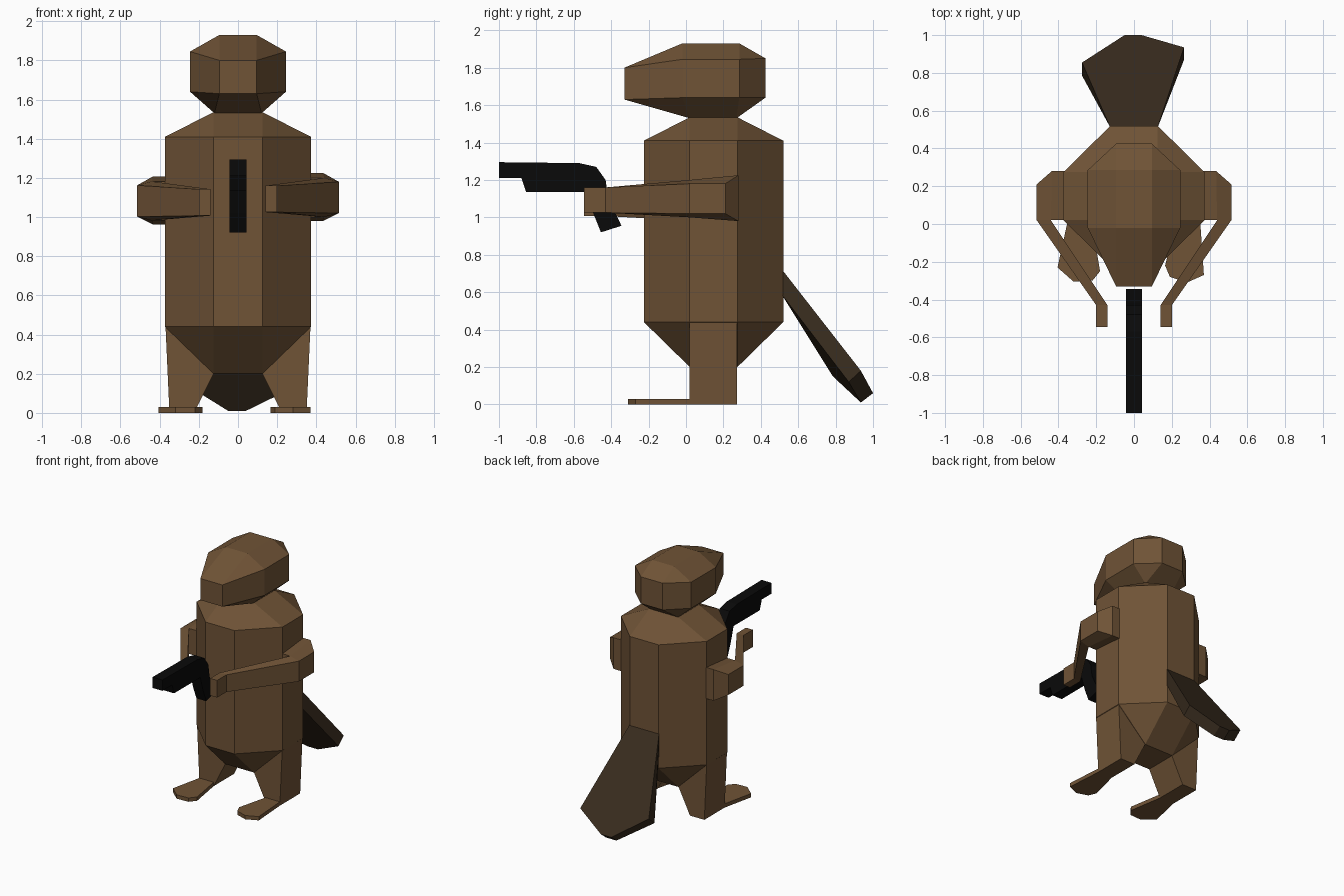
import bpy, bmesh
from math import radians


def material(name, rgb):
    m = bpy.data.materials.new(name)
    m.diffuse_color = (*rgb, 1)
    return m


BROWN = material("brown_fur", (0.16, 0.087, 0.037))
DARK = material("dark_tail", (0.04, 0.025, 0.013))
BLACK = material("black_metal", (0.003, 0.003, 0.003))


def finish(name, bm, mat):
    bmesh.ops.recalc_face_normals(bm, faces=bm.faces[:])
    me = bpy.data.meshes.new(name)
    bm.to_mesh(me)
    bm.free()
    me.materials.append(mat)
    ob = bpy.data.objects.new(name, me)
    bpy.context.collection.objects.link(ob)
    return ob


def hull(name, points, mat):
    """Faceted convex block around a handful of points."""
    bm = bmesh.new()
    for p in points:
        bm.verts.new(p)
    bmesh.ops.convex_hull(bm, input=bm.verts[:])
    bmesh.ops.dissolve_limit(bm, angle_limit=radians(0.5),
                             verts=bm.verts[:], edges=bm.edges[:])
    return finish(name, bm, mat)


def loft(name, rings, mat):
    """Closed skin through matching rings of points."""
    bm = bmesh.new()
    rings = [[bm.verts.new(p) for p in r] for r in rings]
    n = len(rings[0])
    for a, b in zip(rings, rings[1:]):
        for i in range(n):
            j = (i + 1) % n
            bm.faces.new((a[i], a[j], b[j], b[i]))
    bm.faces.new(rings[0])
    bm.faces.new(rings[-1])
    return finish(name, bm, mat)


def block(cap_x, y0, y1, z):
    return [(s * cap_x, y, z) for s in (-1, 1) for y in (y0, y1)]


# Body: chamfered block with octagonal plan
hull("body",
     block(0.125, 0.02, 0.275, 1.535) + block(0.125, 0.02, 0.275, 0.20)
     + [p for z in (0.44, 1.41)
        for p in block(0.125, -0.225, 0.52, z) + block(0.373, 0.02, 0.275, z)],
     BROWN)

# Head: chamfered block with a longer, lower muzzle
hull("head",
     block(0.095, -0.02, 0.285, 1.93) + block(0.12, 0.02, 0.27, 1.53)
     + block(0.245, -0.02, 0.285, 1.845) + block(0.245, -0.02, 0.285, 1.64)
     + [(s * 0.095, y, z) for s in (-1, 1)
        for y, z in ((-0.33, 1.80), (-0.33, 1.63), (0.425, 1.85), (0.425, 1.64))],
     BROWN)

# Legs and splayed feet
toes = {
    -1: [(-0.405, -0.23), (-0.32, -0.305), (-0.22, -0.30), (-0.18, -0.25)],
    1: [(0.37, -0.27), (0.28, -0.31), (0.19, -0.28), (0.165, -0.22)],
}
for s, side in ((-1, "left"), (1, "right")):
    hull(side + "_leg",
         [(s * x, y, z) for y in (0.02, 0.272)
          for x, z in ((0.37, 0.44), (0.125, 0.20), (0.35, 0), (0.225, 0), (0.225, 0.05))],
         BROWN)
    outline = [(s * 0.35, 0.02)] + toes[s] + [(s * 0.225, 0.02)]
    loft(side + "_foot", [[(x, y, z) for x, y in outline] for z in (0, 0.03)], BROWN)

# Arms: shoulder stub, elbow block, forearm and hand
for s, side, dz in ((-1, "left", -0.018), (1, "right", 0)):
    def ring(*pts):
        return [(s * x, y, z + dz) for x, y, z in pts]

    loft(side + "_shoulder", [
        ring((0.35, 0.02, 1.0), (0.35, 0.28, 0.98), (0.35, 0.28, 1.225), (0.35, 0.02, 1.2)),
        ring((0.44, 0.02, 1.0), (0.435, 0.28, 0.98), (0.435, 0.28, 1.225), (0.44, 0.02, 1.2)),
        ring((0.515, 0.02, 1.02), (0.515, 0.21, 1.02), (0.515, 0.21, 1.18), (0.515, 0.02, 1.18)),
    ], BROWN)
    loft(side + "_forearm", [
        ring((0.44, 0.02, 1.0), (0.515, 0.02, 1.02), (0.515, 0.02, 1.18), (0.44, 0.02, 1.2)),
        ring((0.14, -0.43, 1.025), (0.2, -0.43, 1.025), (0.2, -0.43, 1.16), (0.14, -0.43, 1.16)),
        ring((0.14, -0.545, 1.025), (0.2, -0.545, 1.025), (0.2, -0.545, 1.16), (0.14, -0.545, 1.16)),
    ], BROWN)

# Flat, widening tail
loft("tail", [
    [(-0.125, 0.51, 0.725), (-0.275, 0.855, 0.21), (-0.05, 1.0, 0.06),
     (0.04, 1.0, 0.06), (0.265, 0.935, 0.18), (0.125, 0.51, 0.725)],
    [(-0.125, 0.51, 0.59), (-0.275, 0.785, 0.15), (-0.05, 0.935, 0.01),
     (0.04, 0.935, 0.01), (0.265, 0.87, 0.12), (0.125, 0.51, 0.59)],
], DARK)

# Pistol: side profile extruded across x
profile = [(-1, 1.21), (-1, 1.295), (-0.57, 1.29), (-0.48, 1.27), (-0.43, 1.2),
           (-0.415, 1.1), (-0.345, 0.955), (-0.455, 0.92), (-0.495, 1.02),
           (-0.53, 1.135), (-0.855, 1.135), (-0.88, 1.21)]
loft("pistol", [[(x, y, z) for y, z in profile] for x in (-0.043, 0.043)], BLACK)
